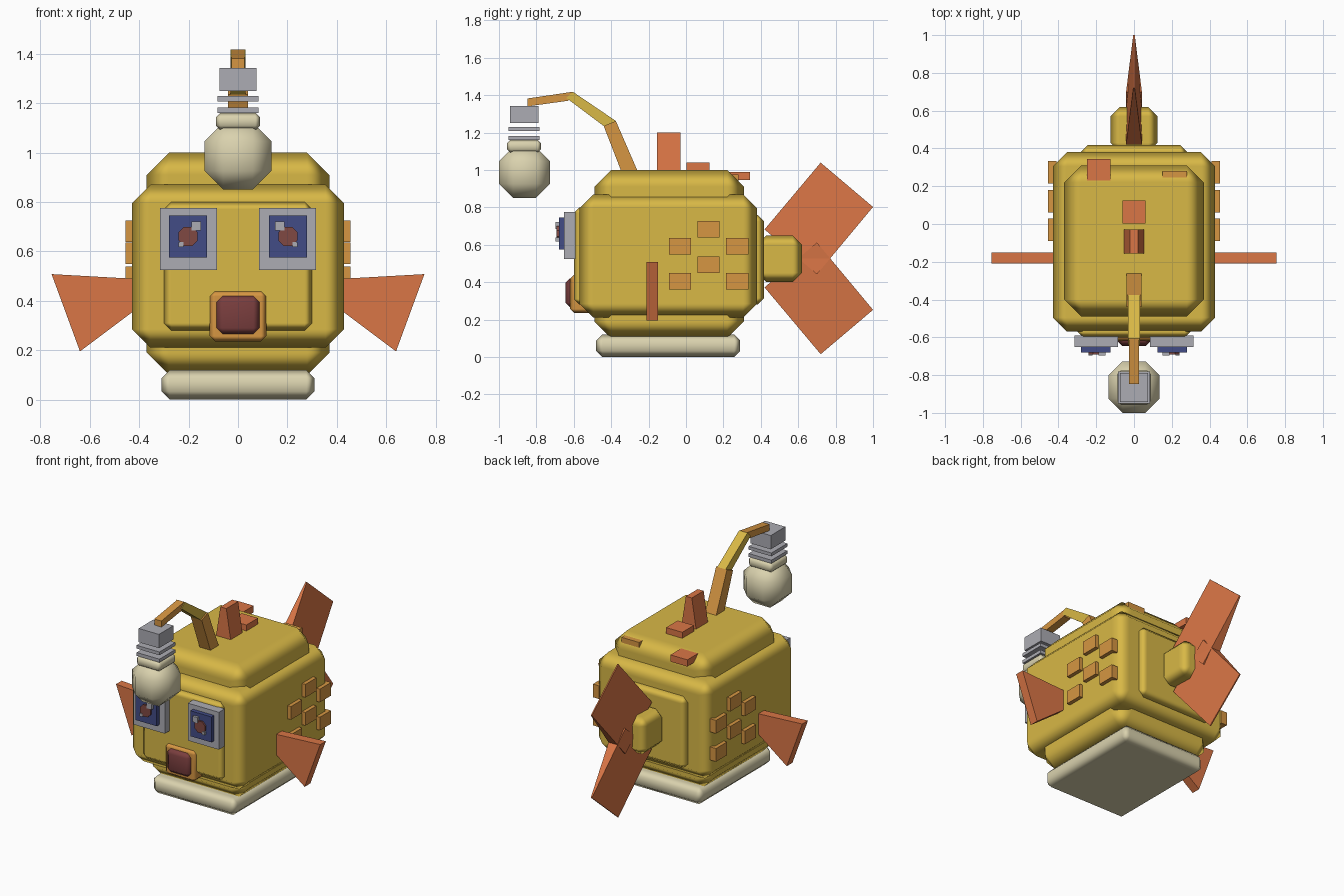
import bpy, bmesh, math
from mathutils import Matrix

if "Cube" in bpy.data.objects:
    bpy.data.objects.remove(bpy.data.objects["Cube"])


def mat(name, r, g, b):
    m = bpy.data.materials.new(name)
    m.diffuse_color = [((c / 255 + 0.055) / 1.055) ** 2.4 for c in (r, g, b)] + [1]
    m.use_nodes = True
    m.node_tree.nodes["Principled BSDF"].inputs["Base Color"].default_value = m.diffuse_color
    return m


YELLOW = mat("mustard yellow", 216, 184, 70)
RED = mat("orange red", 218, 118, 70)
TAN = mat("orange tan", 214, 150, 66)
CREAM = mat("cream", 218, 210, 174)
GREY = mat("light grey", 172, 172, 179)
BLUE = mat("dark blue", 66, 76, 134)
BROWN = mat("red brown", 128, 72, 66)
MAROON = mat("maroon", 122, 62, 62)


def finish(name, bm, material, bevel=0):
    bmesh.ops.recalc_face_normals(bm, faces=bm.faces[:])
    me = bpy.data.meshes.new(name)
    bm.to_mesh(me)
    bm.free()
    me.materials.append(material)
    ob = bpy.data.objects.new(name, me)
    bpy.context.collection.objects.link(ob)
    if bevel:
        for p in me.polygons:
            p.use_smooth = True
        b = ob.modifiers.new("chamfer", 'BEVEL')
        b.width, b.segments = bevel, 1
        w = ob.modifiers.new("flat_faces", 'WEIGHTED_NORMAL')
        w.weight = 100
    return ob


def box(name, x, y, z, material, bevel=0):
    """Box from (low, high) ranges, optionally chamfered."""
    bm = bmesh.new()
    bmesh.ops.create_cube(bm, size=1)
    for v in bm.verts:
        v.co = [r[0] if c < 0 else r[1] for c, r in zip(v.co, (x, y, z))]
    return finish(name, bm, material, bevel)


def sym(half):
    return (-half, half)


def side_range(s, a, b):
    return tuple(sorted((s * a, s * b)))


def blade(name, pts, material):
    """Plate in the yz plane; each point is (y, z, half thickness)."""
    bm = bmesh.new()
    right = [bm.verts.new((h, y, z)) for y, z, h in pts]
    left = [bm.verts.new((-h, y, z)) for y, z, h in pts]
    bm.faces.new(right)
    bm.faces.new(left[::-1])
    for i in range(len(pts)):
        j = (i + 1) % len(pts)
        bm.faces.new((right[i], left[i], left[j], right[j]))
    return finish(name, bm, material)


# Body: overlapping chamfered blocks give the stepped corners
box("body_wide", sym(0.43), (-0.57, 0.38), (0.21, 0.87), YELLOW, 0.075)
box("body_tall", sym(0.37), (-0.49, 0.31), (0.10, 1.0), YELLOW, 0.09)
box("face_panel", sym(0.30), (-0.6, -0.4), (0.28, 0.80), YELLOW, 0.03)
box("back_panel", sym(0.28), (0.2, 0.417), (0.28, 0.76), YELLOW, 0.035)
box("base", sym(0.31), (-0.48, 0.29), (0, 0.12), CREAM, 0.033)

# Mouth
box("mouth_lips", sym(0.115), (-0.62, -0.5), (0.235, 0.44), TAN, 0.022)
box("mouth_inside", sym(0.087), (-0.645, -0.55), (0.265, 0.42), MAROON, 0.025)

for s, side in ((1, "right"), (-1, "left")):
    # Eyes
    box(side + "_eye_frame", side_range(s, 0.085, 0.315), (-0.652, -0.59), (0.525, 0.775), GREY)
    box(side + "_eye_blue", side_range(s, 0.125, 0.28), (-0.68, -0.64), (0.575, 0.745), BLUE)
    bm = bmesh.new()
    bmesh.ops.create_cone(bm, cap_ends=True, segments=8, radius1=0.042, radius2=0.042, depth=0.03,
                          matrix=Matrix.Translation((s * 0.202, -0.677, 0.661))
                          @ Matrix.Rotation(math.pi / 2, 4, 'X') @ Matrix.Rotation(math.pi / 8, 4, 'Z'))
    finish(side + "_pupil", bm, BROWN)
    box(side + "_eye_glint_large", side_range(s, 0.15, 0.188), (-0.697, -0.67), (0.685, 0.722), GREY)
    box(side + "_eye_glint_small", side_range(s, 0.22, 0.24), (-0.697, -0.67), (0.618, 0.638), GREY)

    # Side fins
    bm = bmesh.new()
    outline = [(0.40, 0.488), (0.755, 0.508), (0.64, 0.195), (0.40, 0.375)]
    f = bm.faces.new([bm.verts.new((s * x, -0.21, z)) for x, z in outline])
    ext = bmesh.ops.extrude_face_region(bm, geom=[f])
    bmesh.ops.translate(bm, vec=(0, 0.06, 0),
                        verts=[g for g in ext["geom"] if isinstance(g, bmesh.types.BMVert)])
    finish(side + "_side_fin", bm, RED)

    # Scales in three staggered columns
    for y, z0 in ((-0.09, 0.36), (0.062, 0.45), (0.215, 0.36)):
        for z in (z0, z0 + 0.188):
            box(side + "_scale", side_range(s, 0.41, 0.455), (y, y + 0.118), (z, z + 0.088), TAN)

# Tail
box("tail_root", sym(0.125), (0.38, 0.62), (0.40, 0.65), YELLOW, 0.05)
for name, k in (("upper_tail_fin", 1), ("lower_tail_fin", -1)):
    outline = [(0.42, 0.155, 0.042), (0.70, -0.085, 0.042), (1.0, 0.275, 0.004), (0.72, 0.512, 0.004)]
    blade(name, [(y, 0.527 + k * dz, h) for y, dz, h in outline], RED)

# Top fin and plates
blade("dorsal_fin", [(-0.155, 0.98, 0.057), (-0.03, 0.98, 0.057),
                     (-0.03, 1.2, 0.022), (-0.155, 1.2, 0.022)], RED)
box("top_plate", sym(0.06), (0.003, 0.125), (0.97, 1.04), RED)
box("left_back_plate", (-0.25, -0.125), (0.225, 0.343), (0.945, 0.99), RED)
box("right_back_plate", (0.15, 0.28), (0.22, 0.28), (0.93, 0.975), TAN)

# Lure rod
for name, w, quad, m in (
        ("rod_lower", 0.04, [(-0.345, 0.99), (-0.257, 0.99), (-0.375, 1.262), (-0.44, 1.235)], TAN),
        ("rod_middle", 0.031, [(-0.44, 1.235), (-0.375, 1.262), (-0.605, 1.418), (-0.64, 1.385)], YELLOW),
        ("rod_upper", 0.026, [(-0.63, 1.37), (-0.605, 1.418), (-0.847, 1.382), (-0.847, 1.34)], TAN)):
    blade(name, [(y, z, w) for y, z in quad], m)

# Lure bulb with socket
box("bulb_cap", sym(0.075), (-0.942, -0.788), (1.25, 1.342), GREY)
for z in (1.16, 1.208):
    box("bulb_ring", sym(0.084), (-0.95, -0.782), (z, z + 0.022), GREY)
box("bulb_neck", sym(0.09), (-0.957, -0.775), (1.09, 1.162), CREAM, 0.02)
box("bulb", sym(0.136), (-1.0, -0.727), (0.85, 1.122), CREAM, 0.076)
